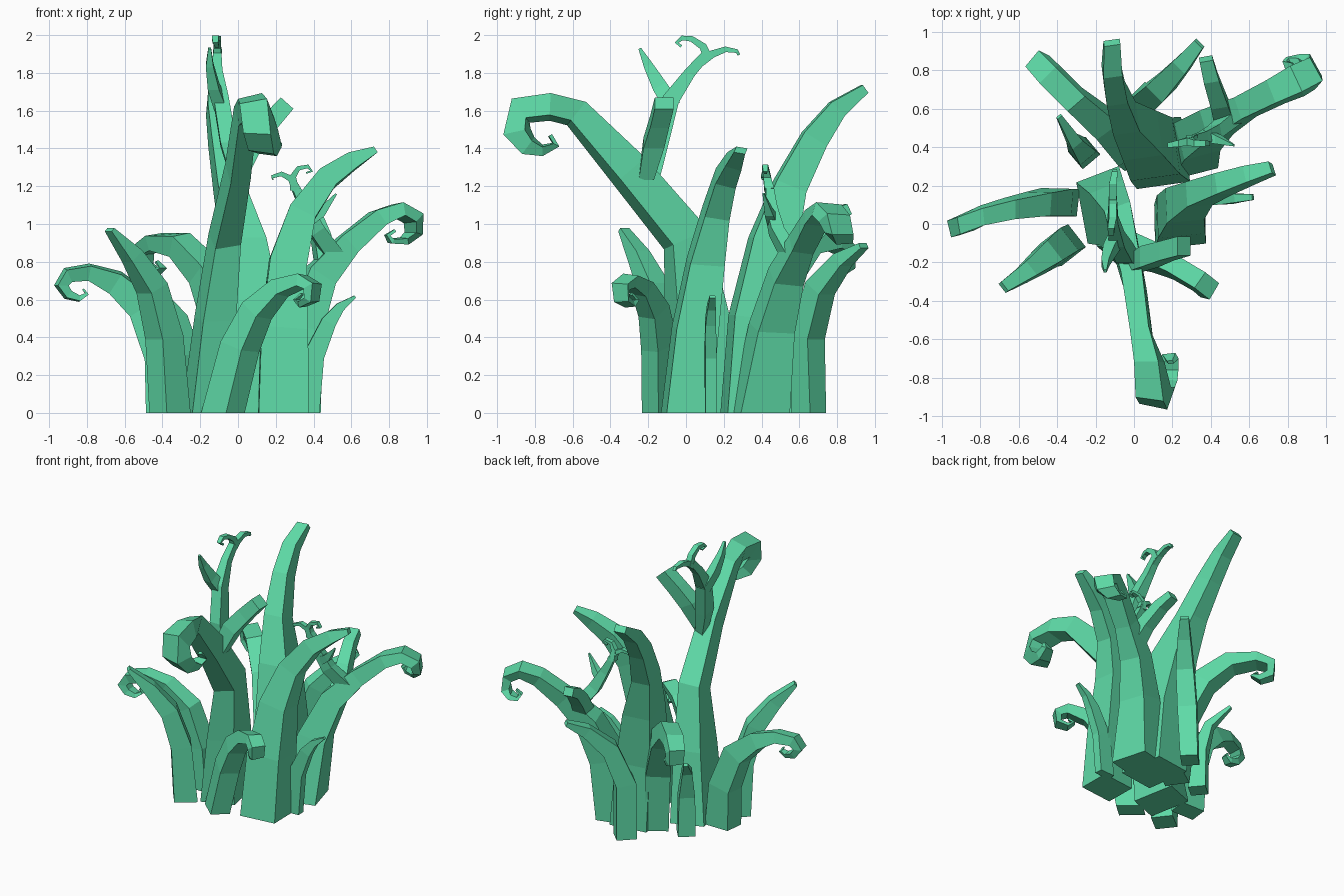
import bpy, bmesh, math
from mathutils import Vector

green = bpy.data.materials.new("vine_green")
green.diffuse_color = (0.112, 0.70, 0.385, 1)


def stalk(name, heading, pts, roll=0):
    """Four-sided tapering stem. pts: x, y, z, width across, depth along the bend."""
    a = math.radians(heading)
    side = Vector((-math.sin(a), math.cos(a), 0))
    pos = [Vector(p[:3]) for p in pts]
    bm = bmesh.new()
    rings = []
    for i, p in enumerate(pts):
        t = pos[min(i + 1, len(pos) - 1)] - pos[max(i - 1, 0)]
        if p[2] == 0:
            t = Vector((0, 0, 1))
        t -= side * t.dot(side)
        n = side.cross(t).normalized()
        ring = []
        for k in range(4):
            c = math.radians(45 + 90 * k + roll)
            off = side * math.cos(c) * p[3] + n * math.sin(c) * p[4]
            ring.append(bm.verts.new(pos[i] + off * math.sqrt(0.5)))
        rings.append(ring)
    for r, q in zip(rings, rings[1:]):
        for k in range(4):
            j = (k + 1) % 4
            bm.faces.new((r[k], r[j], q[j], q[k]))
    bm.faces.new(rings[0])
    bm.faces.new(rings[-1])
    bmesh.ops.recalc_face_normals(bm, faces=bm.faces[:])
    me = bpy.data.meshes.new(name)
    bm.to_mesh(me)
    bm.free()
    me.materials.append(green)
    bpy.context.collection.objects.link(bpy.data.objects.new(name, me))


# Tall front stalk with a heavy curled tip
stalk("main_curled_stalk", -90, [
    (-.16, .10, 0, .23, .33), (-.12, .06, .5, .18, .28), (-.07, .0, .92, .14, .21),
    (.0, -.30, 1.28, .11, .18), (.04, -.58, 1.585, .10, .13), (.08, -.72, 1.62, .13, .12),
    (.10, -.875, 1.60, .15, .13), (.12, -.895, 1.49, .15, .12), (.14, -.835, 1.415, .14, .09),
    (.17, -.76, 1.39, .10, .05), (.19, -.69, 1.42, .07, .035), (.19, -.72, 1.47, .03, .02)], -15)

# Branches of the main stalk
stalk("forked_branch", 90, [
    (.0, -.18, 1.2, .05, .06), (-.05, -.15, 1.42, .085, .11), (-.09, -.08, 1.66, .08, .09),
    (-.11, .02, 1.80, .055, .06), (-.11, .10, 1.89, .045, .05)])
stalk("fork_spike", -90, [
    (-.09, -.07, 1.62, .07, .09), (-.13, -.14, 1.73, .06, .08),
    (-.15, -.20, 1.84, .04, .05), (-.15, -.245, 1.93, .015, .015)])
stalk("fork_back_curl", 90, [
    (-.11, .08, 1.86, .045, .05), (-.11, .14, 1.90, .04, .04), (-.11, .21, 1.925, .04, .03),
    (-.10, .27, 1.915, .03, .02), (-.10, .28, 1.895, .02, .015)])
stalk("fork_front_curl", -90, [
    (-.11, .12, 1.87, .045, .05), (-.11, .09, 1.94, .04, .04), (-.11, .03, 1.98, .04, .03),
    (-.12, -.02, 1.985, .035, .025), (-.12, -.05, 1.96, .03, .02), (-.11, -.025, 1.94, .02, .015)])
stalk("blunt_branch", 0, [
    (.0, -.21, 1.25, .08, .09), (.08, -.17, 1.43, .11, .11),
    (.17, -.14, 1.54, .10, .10), (.26, -.115, 1.64, .10, .09)])

# Tall back stalk
stalk("tall_back_stalk", 98, [
    (.13, .37, 0, .28, .34), (.09, .39, .5, .26, .30), (.03, .46, .9, .21, .24),
    (-.05, .55, 1.2, .14, .17), (-.095, .68, 1.45, .11, .14), (-.115, .80, 1.61, .10, .10),
    (-.115, .945, 1.715, .085, .05)])

# Right stalk leaning outward
stalk("right_stalk", 22, [
    (.24, .0, 0, .23, .27), (.245, .05, .45, .22, .25), (.265, .105, .80, .18, .20),
    (.34, .16, 1.06, .13, .15), (.47, .21, 1.24, .11, .12), (.60, .255, 1.33, .09, .09),
    (.72, .29, 1.39, .065, .035)], 18)

# Back right curled stalk and its branches
stalk("back_right_curl", 25, [
    (.28, .39, 0, .27, .25), (.33, .455, .45, .20, .20), (.43, .53, .72, .16, .16),
    (.58, .61, .89, .12, .12), (.74, .69, 1.03, .13, .09), (.85, .745, 1.075, .15, .07),
    (.93, .785, 1.03, .14, .07), (.93, .81, .95, .13, .05), (.88, .83, .91, .10, .035),
    (.81, .84, .91, .06, .025), (.79, .83, .94, .04, .02), (.83, .83, .965, .02, .015)], 10)
stalk("right_fork_branch", 190, [
    (.52, .56, .82, .08, .09), (.42, .48, .96, .07, .08), (.36, .45, 1.08, .06, .06),
    (.30, .44, 1.20, .04, .04)])
stalk("right_fork_left_curl", 180, [
    (.31, .44, 1.18, .05, .05), (.28, .43, 1.24, .04, .035), (.23, .42, 1.265, .035, .025),
    (.18, .41, 1.25, .025, .018), (.185, .41, 1.235, .015, .01)])
stalk("right_fork_right_curl", 0, [
    (.30, .44, 1.18, .05, .05), (.29, .43, 1.25, .04, .035), (.32, .42, 1.295, .035, .025),
    (.37, .42, 1.305, .03, .02), (.39, .42, 1.28, .025, .015), (.36, .42, 1.27, .015, .01)])
stalk("right_fork_spike", 0, [
    (.38, .46, 1.02, .06, .06), (.44, .44, 1.06, .045, .05), (.52, .41, 1.16, .01, .01)])
stalk("back_short_branch", 100, [
    (.47, .54, .78, .11, .11), (.44, .64, .92, .09, .10), (.40, .76, 1.03, .08, .08),
    (.375, .86, 1.08, .07, .06)])

# Back stalk with a pointed end
stalk("back_spike", 45, [
    (.05, .65, 0, .12, .14), (.06, .64, .4, .13, .14), (.14, .71, .66, .12, .12),
    (.25, .83, .81, .09, .08), (.34, .94, .885, .06, .03)])

# Back left curled stalk
stalk("back_left_curl", 135, [
    (-.03, .39, 0, .16, .17), (-.06, .42, .45, .17, .18), (-.17, .53, .74, .14, .15),
    (-.31, .65, .89, .12, .12), (-.44, .78, .905, .12, .08), (-.505, .85, .86, .11, .07),
    (-.50, .85, .78, .10, .05), (-.44, .81, .745, .08, .035), (-.40, .78, .77, .05, .025),
    (-.43, .80, .80, .02, .015)], 10)

# Left curled stalk
stalk("left_curl", 187, [
    (-.385, .11, 0, .14, .19), (-.405, .115, .3, .14, .17), (-.50, .105, .56, .12, .16),
    (-.65, .08, .69, .10, .12), (-.79, .045, .745, .09, .08), (-.90, .0, .73, .09, .07),
    (-.935, -.015, .675, .09, .06), (-.90, -.01, .625, .08, .045), (-.84, .0, .605, .06, .03),
    (-.80, .01, .63, .04, .02), (-.82, .01, .655, .02, .012)], 10)

# Front left spike
stalk("front_left_spike", 218, [
    (-.36, -.11, 0, .15, .16), (-.39, -.12, .4, .15, .14), (-.455, -.17, .66, .13, .12),
    (-.56, -.25, .83, .09, .09), (-.68, -.33, .97, .06, .025)])

# Front curled stalk
stalk("front_curl", -35, [
    (-.08, -.13, 0, .13, .18), (.01, -.14, .35, .13, .16), (.10, -.17, .54, .12, .13),
    (.22, -.23, .66, .10, .09), (.34, -.30, .70, .10, .065), (.395, -.345, .67, .10, .055),
    (.39, -.34, .60, .09, .04), (.34, -.30, .575, .07, .03), (.31, -.27, .60, .04, .02),
    (.34, -.29, .63, .02, .012)], 10)

# Small side shoots
stalk("small_left_shoot", 130, [
    (-.26, .37, 0, .12, .12), (-.27, .38, .3, .11, .10), (-.31, .43, .50, .07, .06),
    (-.39, .56, .62, .03, .02)])
stalk("small_right_shoot", 3, [
    (.37, .13, 0, .06, .12), (.40, .13, .3, .06, .11), (.48, .13, .48, .055, .08),
    (.54, .135, .56, .045, .05), (.62, .14, .615, .03, .015)])
